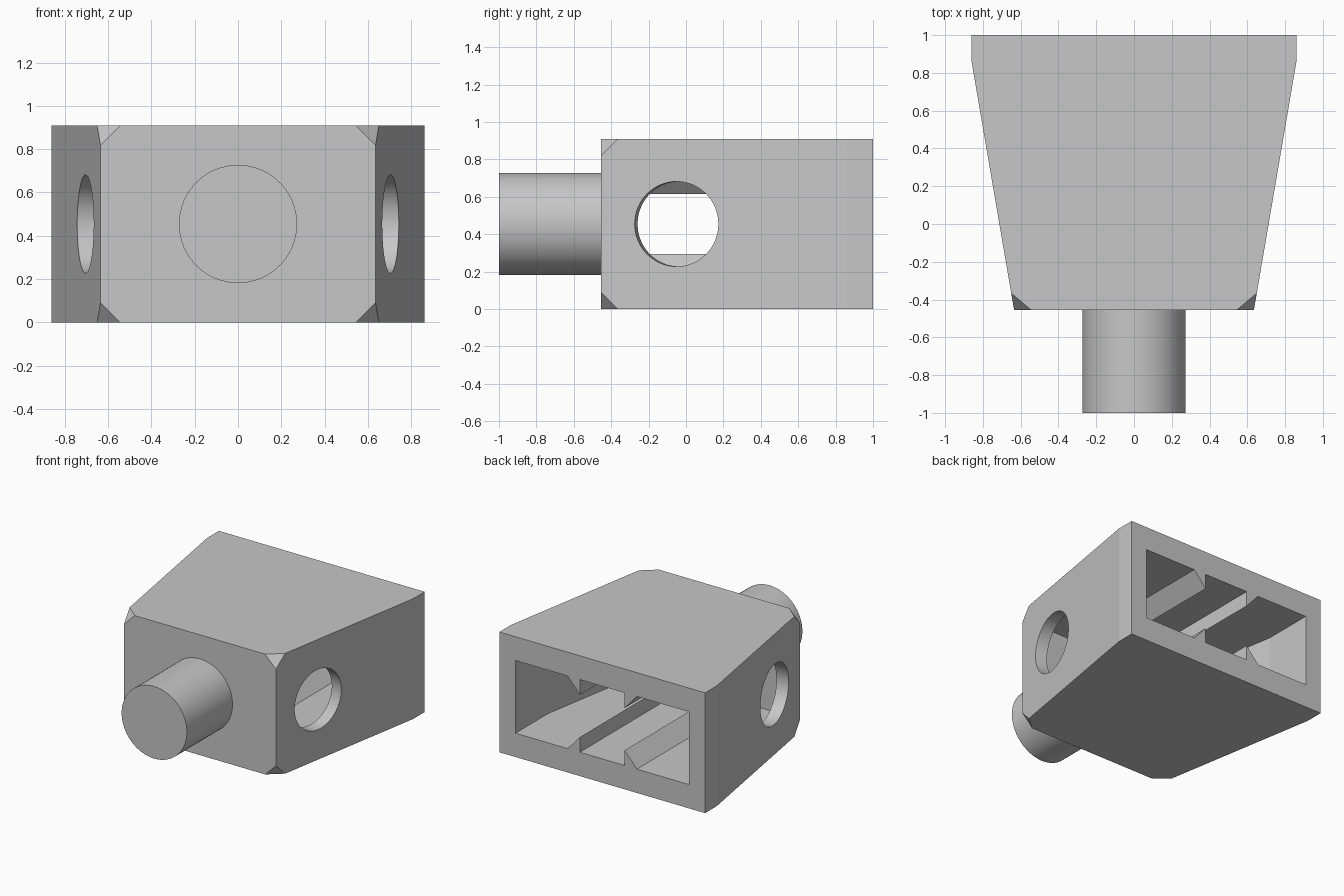
import bpy, bmesh, math
from mathutils import Vector, Matrix

cube = bpy.data.objects.get("Cube")
if cube:
    bpy.data.objects.remove(cube, do_unlink=True)

HEIGHT, MID = 0.909, 0.4545
FRONT, BACK = -0.4545, 1.0
SLOPE = 0.172                       # taper of the side walls

grey = bpy.data.materials.new("light_grey")
grey.use_nodes = True
colour = (0.57, 0.57, 0.57, 1)
grey.diffuse_color = colour
grey.node_tree.nodes["Principled BSDF"].inputs["Base Color"].default_value = colour


def finish(name, bm):
    bmesh.ops.recalc_face_normals(bm, faces=bm.faces[:])
    mesh = bpy.data.meshes.new(name)
    bm.to_mesh(mesh)
    bm.free()
    mesh.materials.append(grey)
    obj = bpy.data.objects.new(name, mesh)
    bpy.context.collection.objects.link(obj)
    return obj


def prism(name, points, direction):
    """Extrude a closed outline of 3D points."""
    bm = bmesh.new()
    face = bm.faces.new([bm.verts.new(p) for p in points])
    new = bmesh.ops.extrude_face_region(bm, geom=[face])["geom"]
    verts = [v for v in new if isinstance(v, bmesh.types.BMVert)]
    bmesh.ops.translate(bm, vec=direction, verts=verts)
    return finish(name, bm)


def plan(half, z):
    """Mirror a half outline of (x, y) pairs across x = 0."""
    return [(x, y, z) for x, y in half] + [(-x, y, z) for x, y in reversed(half)]


def cylinder(name, centre, axis, radius, length):
    bm = bmesh.new()
    turn = Vector(axis).to_track_quat("Z", "Y").to_matrix().to_4x4()
    bmesh.ops.create_cone(bm, cap_ends=True, segments=64, radius1=radius,
                          radius2=radius, depth=length,
                          matrix=Matrix.Translation(centre) @ turn)
    return finish(name, bm)


def cut(target, cutter):
    mod = target.modifiers.new("cut", "BOOLEAN")
    mod.operation, mod.solver, mod.object = "DIFFERENCE", "EXACT", cutter
    bpy.context.view_layer.objects.active = target
    bpy.ops.object.modifier_apply(modifier=mod.name)
    bpy.data.objects.remove(cutter, do_unlink=True)


def smooth(obj):
    bpy.ops.object.select_all(action="DESELECT")
    obj.select_set(True)
    bpy.context.view_layer.objects.active = obj
    bpy.ops.object.shade_smooth_by_angle(angle=math.radians(8))


# Tapered housing with clipped front corners
housing = prism("housing", plan([(0.635, FRONT), (0.86, 0.86), (0.86, BACK)], 0),
                (0, 0, HEIGHT))
bm = bmesh.new()
bm.from_mesh(housing.data)
corners = [v for v in bm.verts if v.co.y < FRONT + 0.01]
bmesh.ops.bevel(bm, geom=corners, offset=0.09, segments=1, affect="VERTICES")
bm.to_mesh(housing.data)
bm.free()

# Hollow, open at the back, leaving four wedge rails on floor and ceiling
end = -0.3
inner = 0.725 - SLOPE * (0.61 - end)
hollow = prism("hollow_cutter",
               plan([(inner, end), (0.725, 0.61), (0.725, 1.1)], 0.18),
               (0, 0, HEIGHT - 0.36))
for side in (-1, 1):
    for up in (-1, 1):
        outline = [(0.187, 0.157), (0.187, 0.32), (0.29, 0.274), (0.31, 0.32)]
        outline[0] = (0.187, 0.16)
        outline = [(0.187, 0.16), (0.29, 0.2745), (0.29, 0.35), (0.187, 0.35)]
        rail = prism("rail_cutter",
                     [(side * x, end - 0.1, MID + up * z) for x, z in outline],
                     (0, 1.6, 0))
        cut(hollow, rail)
cut(housing, hollow)

# Round holes square to the tapered side walls
for side in (-1, 1):
    hole = cylinder("hole_cutter", (side * 0.7, -0.05, MID),
                    (side, -SLOPE, 0), 0.227, 0.3)
    cut(housing, hole)
smooth(housing)

# Solid round peg on the front
peg = cylinder("front_peg", (0, (FRONT - 1) / 2, MID), (0, 1, 0),
               0.2727, FRONT + 1)
smooth(peg)
